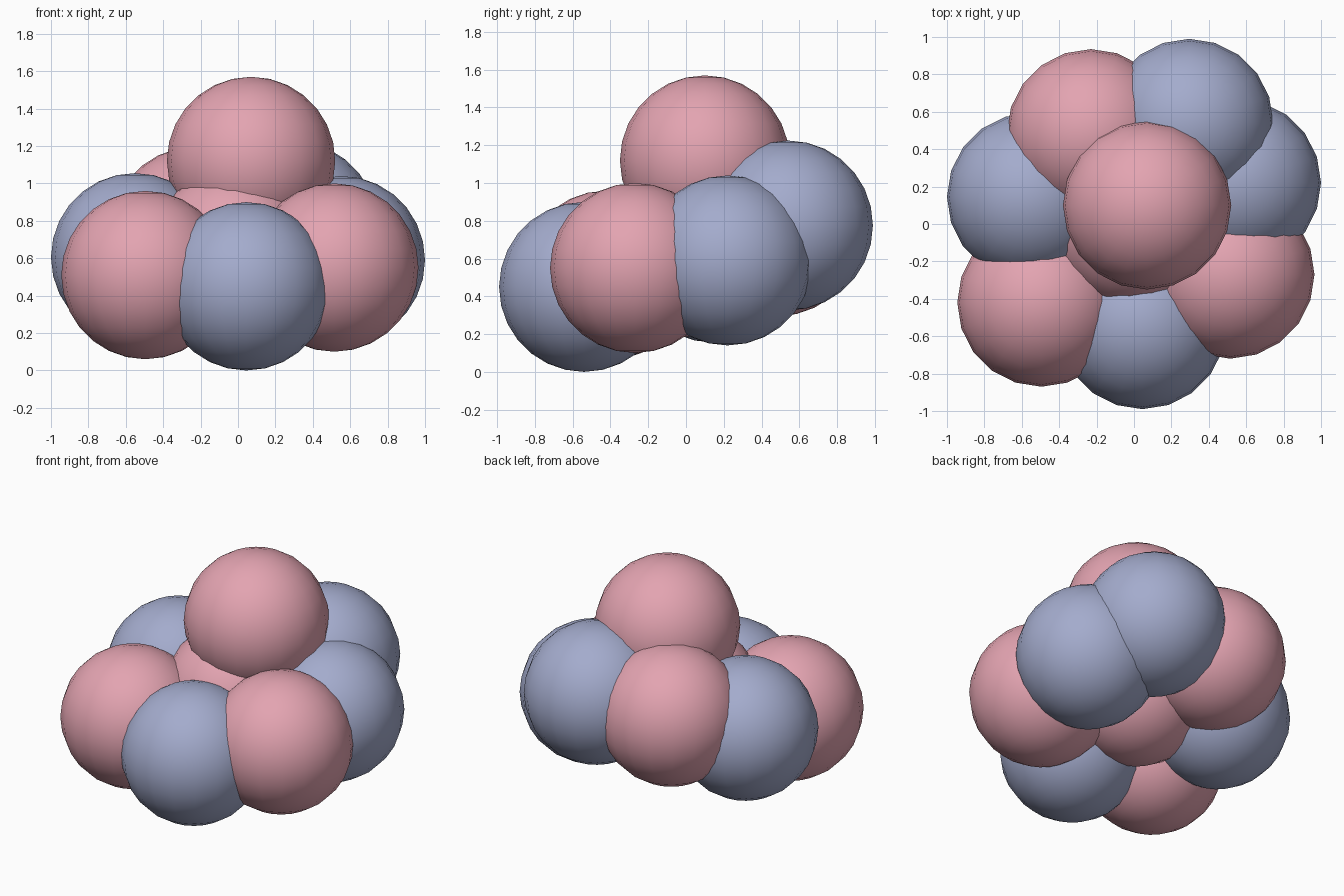
import bpy
import math

if "Cube" in bpy.data.objects:
    bpy.data.objects.remove(bpy.data.objects["Cube"])

R = 0.45


def material(name, colour):
    m = bpy.data.materials.new(name)
    m.diffuse_color = colour
    m.use_nodes = True
    m.node_tree.nodes["Principled BSDF"].inputs["Base Color"].default_value = m.diffuse_color
    return m


pink = material("pink", (0.77, 0.37, 0.44, 1))
blue = material("blue", (0.37, 0.41, 0.61, 1))


def ball(name, centre, mat):
    bpy.ops.mesh.primitive_uv_sphere_add(segments=20, ring_count=14, radius=R, location=centre)
    ob = bpy.context.object
    ob.name = name
    ob.data.materials.append(mat)
    bpy.ops.object.shade_smooth_by_angle(angle=math.radians(40))


# Pink balls: one in the core, the rest packed around it
for name, centre in {
    "pink_ball_core": (-0.02, 0.0, 0.635),
    "pink_ball_top": (0.07, 0.10, 1.12),
    "pink_ball_front_left": (-0.495, -0.42, 0.51),
    "pink_ball_front_right": (0.515, -0.27, 0.55),
    "pink_ball_back_left": (-0.23, 0.485, 0.745),
}.items():
    ball(name, centre, pink)

# Blue balls between the pink ones
for name, centre in {
    "blue_ball_front": (0.045, -0.54, 0.45),
    "blue_ball_right": (0.55, 0.22, 0.59),
    "blue_ball_back": (0.295, 0.54, 0.775),
    "blue_ball_left": (-0.55, 0.145, 0.605),
}.items():
    ball(name, centre, blue)
